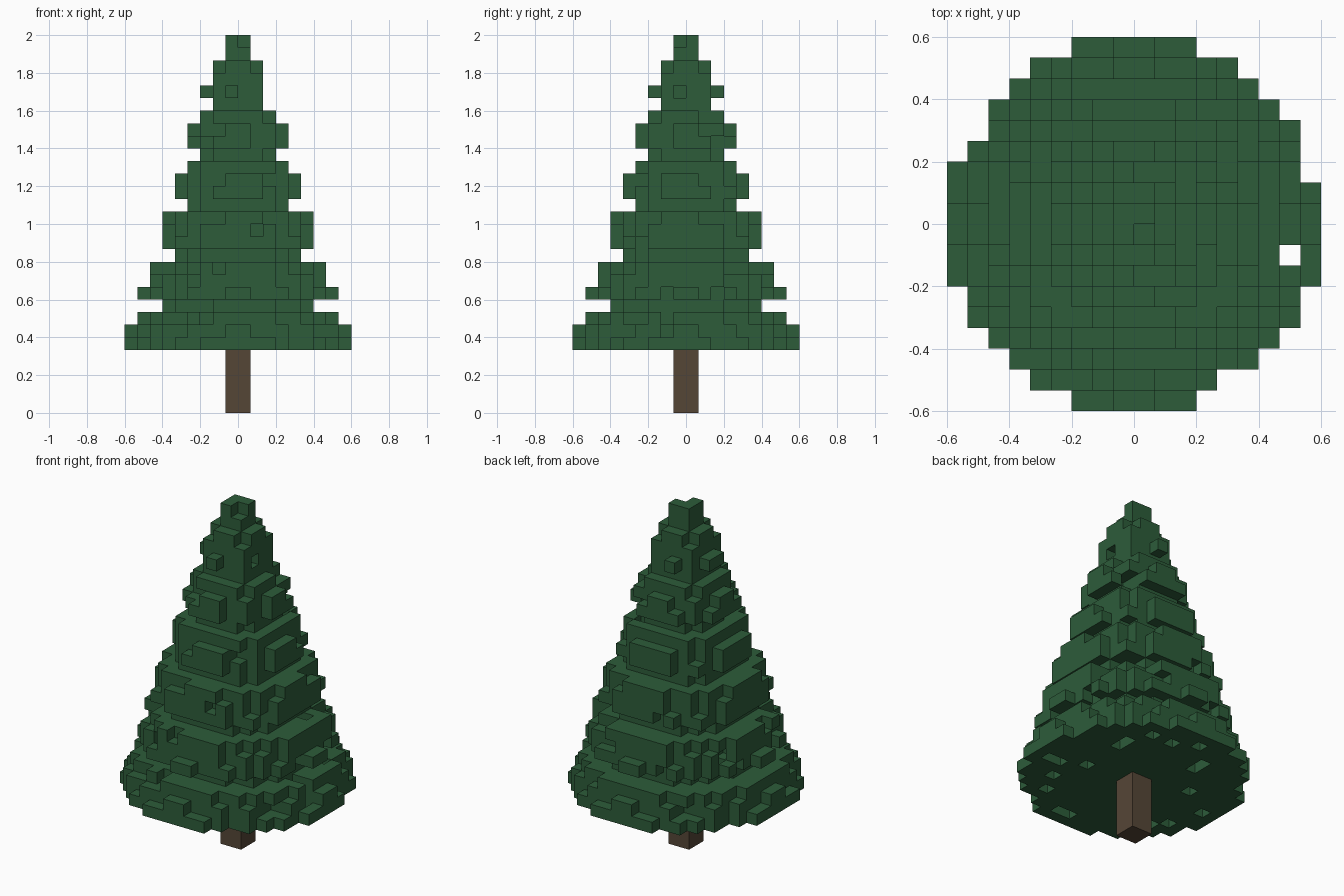
import bpy, bmesh, math, random
from mathutils import Vector

if "Cube" in bpy.data.objects:
    bpy.data.objects.remove(bpy.data.objects["Cube"], do_unlink=True)

random.seed(4)
V = 2 / 30          # edge of one block
TRUNK_LAYERS = 5
FOLIAGE_LAYERS = 25


def make_material(name, colour):
    mat = bpy.data.materials.new(name)
    mat.use_nodes = True
    mat.diffuse_color = (*colour, 1)
    bsdf = mat.node_tree.nodes["Principled BSDF"]
    bsdf.inputs["Base Color"].default_value = (*colour, 1)
    bsdf.inputs["Roughness"].default_value = 0.9
    return mat


def block_object(name, cells, mat):
    """Skin a set of grid cells, making only the faces that touch air."""
    bm = bmesh.new()
    for cell in sorted(cells):
        centre = Vector(cell) + Vector((0.5, 0.5, 0.5))
        for axis in range(3):
            for sign in (-1, 1):
                step = Vector((0, 0, 0))
                step[axis] = sign
                if tuple(int(c + s) for c, s in zip(cell, step)) in cells:
                    continue
                u, v = Vector((0, 0, 0)), Vector((0, 0, 0))
                u[(axis + 1) % 3] = 0.5
                v[(axis + 2) % 3] = 0.5 * sign
                mid = centre + step * 0.5
                corners = (mid - u - v, mid + u - v, mid + u + v, mid - u + v)
                bm.faces.new([bm.verts.new(p * V) for p in corners])
    bmesh.ops.remove_doubles(bm, verts=bm.verts, dist=V * 0.01)
    mesh = bpy.data.meshes.new(name)
    bm.to_mesh(mesh)
    bm.free()
    mesh.materials.append(mat)
    obj = bpy.data.objects.new(name, mesh)
    bpy.context.collection.objects.link(obj)
    return obj


# Foliage: a cone of discs, every fourth one drawn in to part the branch tiers,
# with blocks randomly missing from the outer ring
cells = set()
for layer in range(FOLIAGE_LAYERS):
    radius = 8.9 - 0.315 * layer
    if layer % 4 == 3:
        radius *= 0.815
    for x in range(-9, 9):
        for y in range(-9, 9):
            across, along = sorted((abs(x + 0.5), abs(y + 0.5)))
            dist = math.hypot(across, along)
            if dist >= radius:
                continue
            # Branch tips along the axes and the lowest rim stay whole
            rim = dist > radius - 1
            whole = rim and (layer == 0 or across < 1)
            in_ring = radius > 2.7 and dist > radius * 0.5
            if in_ring and not whole and random.random() < 0.12:
                continue
            cells.add((x, y, layer + TRUNK_LAYERS))

# Gaps in the lowest rim
cells -= {(-8, 4, 5), (8, 2, 5), (4, -8, 5)}

# Crown: sparse twigs, one side gap and the notched tip
cells -= {(2, -1, 25), (2, 0, 25), (0, -3, 25), (0, 2, 25), (1, -1, 25), (0, -1, 29)}

block_object("foliage", cells, make_material("pine green", (0.026, 0.107, 0.042)))

# Trunk: two blocks square
trunk = {(x, y, z) for x in (-1, 0) for y in (-1, 0) for z in range(TRUNK_LAYERS)}
block_object("trunk", trunk, make_material("bark brown", (0.091, 0.061, 0.037)))
